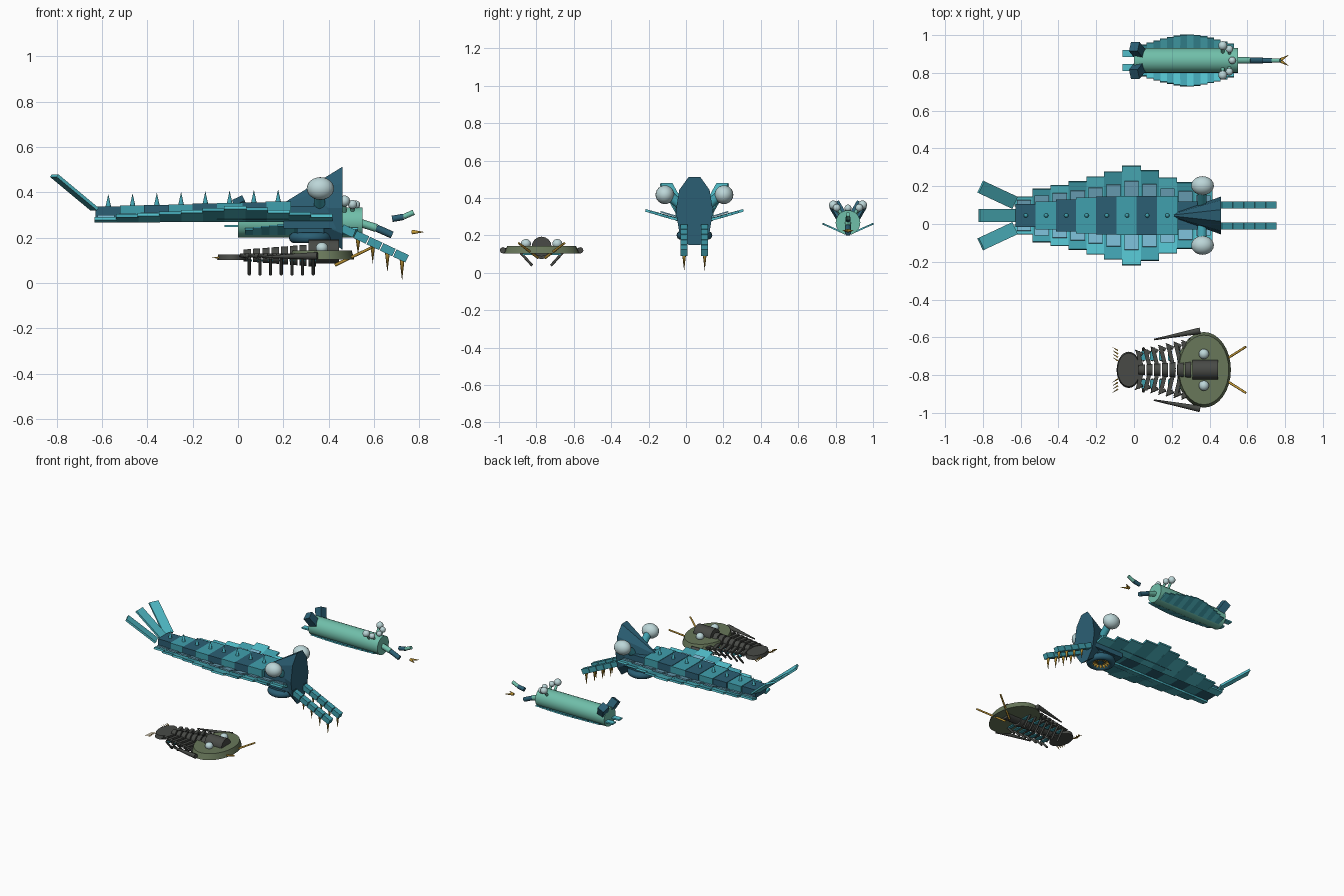
import bpy, bmesh
from math import sin, cos, pi, radians, atan2
from mathutils import Matrix, Vector, Euler

cube = bpy.data.objects.get("Cube")
if cube:
    bpy.data.objects.remove(cube, do_unlink=True)


def material(name, code):
    rgb = [int(code[i:i + 2], 16) / 255 for i in (0, 2, 4)]
    col = [c / 12.92 if c <= 0.04 else ((c + 0.055) / 1.055) ** 2.4 for c in rgb] + [1]
    m = bpy.data.materials.new(name)
    m.use_nodes = True
    m.diffuse_color = col
    m.node_tree.nodes["Principled BSDF"].inputs["Base Color"].default_value = col
    return m


NAVY = material("deep blue", "2B5F74")
TEAL = material("teal", "40A0AE")
CYAN = material("bright cyan", "52BECA")
BLUE = material("pale blue", "76B4CC")
GREEN = material("sea green", "70BFAA")
PEARL = material("pearl", "BCD6D8")
OLIVE = material("olive", "68775A")
CHAR = material("charcoal", "484A46")
GOLD = material("gold", "C49A38")


def finish(name, bm, mat, smooth=False):
    me = bpy.data.meshes.new(name)
    for f in bm.faces:
        f.smooth = smooth and len(f.verts) <= 4
    bm.to_mesh(me)
    bm.free()
    me.materials.append(mat)
    ob = bpy.data.objects.new(name, me)
    bpy.context.collection.objects.link(ob)
    return ob


def box(name, mat, loc, size, rot=(0, 0, 0)):
    bm = bmesh.new()
    m = Matrix.LocRotScale(Vector(loc), Euler(rot), Vector(size))
    bmesh.ops.create_cube(bm, size=1, matrix=m)
    return finish(name, bm, mat)


def ball(name, mat, loc, radii):
    bm = bmesh.new()
    m = Matrix.LocRotScale(Vector(loc), None, Vector(radii))
    bmesh.ops.create_uvsphere(bm, u_segments=20, v_segments=12, radius=1, matrix=m)
    return finish(name, bm, mat, True)


def rod(name, mat, a, b, r1, r2=None, sides=10, smooth=True):
    """Tapered rod from a to b; r2 = 0 gives a spike."""
    a, b = Vector(a), Vector(b)
    bm = bmesh.new()
    m = Matrix.LocRotScale((a + b) / 2, (b - a).to_track_quat('Z', 'Y'), None)
    bmesh.ops.create_cone(bm, cap_ends=True, segments=sides, radius1=r1,
                          radius2=r1 if r2 is None else r2, depth=(b - a).length, matrix=m)
    return finish(name, bm, mat, smooth)


def disc(name, mat, loc, rx, ry, h):
    bm = bmesh.new()
    m = Matrix.LocRotScale(Vector(loc), None, Vector((rx, ry, h)))
    bmesh.ops.create_cone(bm, cap_ends=True, segments=32, radius1=1, radius2=0.92, depth=1, matrix=m)
    return finish(name, bm, mat, True)


def flap(name, mat, x, yc, side, inner, outer, z1, z2, length, thick):
    """Side lobe rising from (inner, z1) to (outer, z2)."""
    run, rise = outer - inner, z2 - z1
    box(name, mat, (x, yc + side * (inner + outer) / 2, (z1 + z2) / 2),
        (length, (run * run + rise * rise) ** 0.5, thick), (side * atan2(rise, run), 0, 0))


# ---------- Large swimmer ----------
Y = 0.045
for i in range(8):
    x = -0.572 + 0.107 * i
    half = 0.06 + 0.042 * sin(min(i / 5, 1) * pi / 2)
    top = 0.338 + 0.003 * i
    box("swimmer_segment", TEAL if i % 2 else NAVY, (x, Y, (top + 0.28) / 2),
        (0.112, 2 * half, top - 0.28))
    rod("swimmer_back_spine", TEAL, (x, Y, top), (x, Y, top + 0.055), 0.012, 0, 8)
box("swimmer_neck", NAVY, (0.32, Y, 0.29), (0.24, 0.15, 0.1))

reaches = [0.10, 0.14, 0.16, 0.18, 0.205, 0.232, 0.262, 0.238, 0.2, 0.175, 0.14]
for i, reach in enumerate(reaches):
    x = -0.583 + 0.095 * i
    for s in (-1, 1):
        tip = 0.27 + 0.3 * (reach - 0.05)
        flap("swimmer_flap", CYAN if i % 2 == 0 else TEAL, x, Y, s, 0.05, reach, 0.275, tip, 0.099, 0.014)
        gill = 0.05 + (reach - 0.05) * 0.62
        flap("swimmer_gill", BLUE, x, Y, s, 0.05, gill, 0.287, 0.287 + 0.3 * (gill - 0.05), 0.075, 0.008)

# Tail fan
for s in (-1, 0, 1):
    box("swimmer_tail_blade", CYAN, (-0.722, Y + s * 0.11, 0.4),
        (0.245, 0.07, 0.014), (0, radians(37), -s * radians(25)))

# Head shield: faceted cone flaring to the front
head = rod("swimmer_head_shield", NAVY, (0, 0, 0), (0, 0, 1), 0, 1, 10, False)
for v in head.data.vertices:
    px, py, pz = v.co
    v.co = (0.18 + 0.28 * pz, Y + 0.1 * py, 0.34 - 0.01 * pz + 0.192 * px)
head.data.flip_normals() if head.data.polygons[0].normal.dot(
    head.data.polygons[0].center - Vector((0.4, Y, 0.33))) < 0 else None

for s in (-1, 1):
    rod("swimmer_eye_stalk", TEAL, (0.36, Y + s * 0.05, 0.34), (0.36, Y + s * 0.13, 0.41), 0.026)
    ball("swimmer_eye", PEARL, (0.363, Y + s * 0.158, 0.417), (0.06, 0.05, 0.05))
    # Grasping arm with hanging spikes
    a, b = Vector((0.40, Y + s * 0.055, 0.27)), Vector((0.75, Y + s * 0.055, 0.105))
    for k in range(6):
        p, q = a.lerp(b, k / 6), a.lerp(b, (k + 0.93) / 6)
        box("swimmer_arm_segment", NAVY if k % 2 == 0 and k < 2 else TEAL, (p + q) / 2,
            ((q - p).length, 0.037, 0.036), (0, radians(25), 0))
    for k in range(4):
        p = a.lerp(b, 0.37 + 0.185 * k) - Vector((0, 0, 0.012))
        rod("swimmer_arm_spike", GOLD, p, p - Vector((0, 0, 0.072 + 0.008 * k)), 0.011, 0, 8)

# Ring mouth below the head
bpy.ops.mesh.primitive_torus_add(location=(0.32, Y, 0.2), major_radius=0.072, minor_radius=0.024,
                                 major_segments=24, minor_segments=10)
mouth = bpy.context.object
mouth.name = "swimmer_mouth_ring"
mouth.data.materials.append(NAVY)
mouth.data.shade_smooth()
for k in range(14):
    d = Vector((cos(k * pi / 7), sin(k * pi / 7), 0))
    c = Vector((0.32, Y, 0.192))
    rod("swimmer_tooth", GOLD, c + d * 0.056, c + d * 0.018, 0.011, 0, 6)
box("swimmer_throat", NAVY, (0.32, Y, 0.227), (0.12, 0.12, 0.04))

# ---------- Crawler ----------
Y = -0.772
disc("crawler_head_plate", OLIVE, (0.37, Y, 0.124), 0.143, 0.2, 0.04)
rod("crawler_head_ridge", CHAR, (0.31, Y, 0.14), (0.445, Y, 0.14), 0.053, None, 16)
disc("crawler_tail_plate", CHAR, (-0.028, Y, 0.114), 0.064, 0.096, 0.026)
for i in range(8):
    t = i / 7
    x = 0.04 + 0.041 * i
    rod("crawler_axis_ring", CHAR, (x - 0.015, Y, 0.122), (x + 0.017, Y, 0.122),
        0.026 + 0.022 * t, 0.028 + 0.022 * t, 12)
    for s in (-1, 1):
        reach = 0.1 + 0.06 * t
        box("crawler_side_plate", CHAR, (x - 0.008, Y + s * reach / 2, 0.122),
            (0.021, reach, 0.016), (0, 0, s * radians(14)))
        rod("crawler_plate_tip", CHAR, (x + 0.004, Y + s * (reach - 0.02), 0.12),
            (x - 0.035, Y + s * (reach + 0.005), 0.118), 0.012, 0.003, 6)
        if i < 7:
            lx = 0.05 + 0.047 * i
            rod("crawler_leg", CHAR, (lx, Y + s * 0.115, 0.11), (lx, Y + s * 0.05, 0.038), 0.007, None, 8)
            box("crawler_gill", TEAL, (lx, Y + s * 0.075, 0.1), (0.022, 0.05, 0.008))
for s in (-1, 1):
    ball("crawler_eye", PEARL, (0.37, Y + s * 0.084, 0.155), (0.027, 0.027, 0.025))
    rod("crawler_cheek_spine", CHAR, (0.35, Y + s * 0.207, 0.12), (0.105, Y + s * 0.16, 0.115), 0.017, 0.004, 8)
    rod("crawler_antenna", GOLD, (0.43, Y + s * 0.02, 0.08), (0.592, Y + s * 0.122, 0.158), 0.007, 0.006, 8)
    for k in range(4):
        y = Y + s * (0.06 + 0.018 * k)
        rod("crawler_tail_spike", GOLD, (-0.085, y - s * 0.012, 0.112), (-0.116, y + s * 0.008, 0.112), 0.005, 0, 6)

# ---------- Small five-eyed swimmer ----------
Y = 0.866
rod("darter_body", GREEN, (0, Y, 0.268), (0.55, Y, 0.268), 0.066, None, 20)
for i in range(14):
    x = 0.05 + 0.0355 * i
    reach = 0.075 + 0.062 * max(0, 1 - (abs(x - 0.29) / 0.26) ** 1.5)
    for s in (-1, 1):
        flap("darter_flap", CYAN if i % 2 else TEAL, x, Y, s, 0.03, reach,
             0.215, 0.215 + 0.45 * (reach - 0.03), 0.037, 0.009)
# Tail: dark raised fins and two flat blades
for s in (-1, 1):
    box("darter_tail_fin", NAVY, (0.02, Y + s * 0.05, 0.325), (0.05, 0.055, 0.1),
        (s * radians(-28), radians(-25), 0))
    box("darter_tail_blade", CYAN, (-0.01, Y + s * 0.037, 0.252), (0.1, 0.038, 0.01))
# Five stalked eyes
for x, dy, z, r in ((0.47, 0.078, 0.362, 0.024), (0.505, 0.06, 0.347, 0.02), (0.52, 0, 0.345, 0.019)):
    for s in ((-1, 1) if dy else (1,)):
        rod("darter_eye_stalk", GREEN, (x, Y + s * dy * 0.5, 0.31), (x, Y + s * dy, z), 0.009)
        ball("darter_eye", PEARL, (x, Y + s * dy, z), (r, r, r))
# Jointed trunk, then claw
trunk = [(0.54, 0.265), (0.61, 0.243), (0.68, 0.212)], [(0.68, 0.283), (0.73, 0.292), (0.775, 0.312)]
for n, path in enumerate(trunk):
    for k in range(2):
        (x1, z1), (x2, z2) = path[k:k + 2]
        rod("darter_trunk_joint", NAVY if n != k else GREEN, (x1, Y, z1), (x2, Y, z2),
            0.018 - 0.002 * (2 * n + k), None, 10)
for s in (-1, 1):
    rod("darter_claw", GOLD, (0.77, Y, 0.225), (0.818, Y + s * 0.028, 0.225), 0.01, 0.001, 8)
